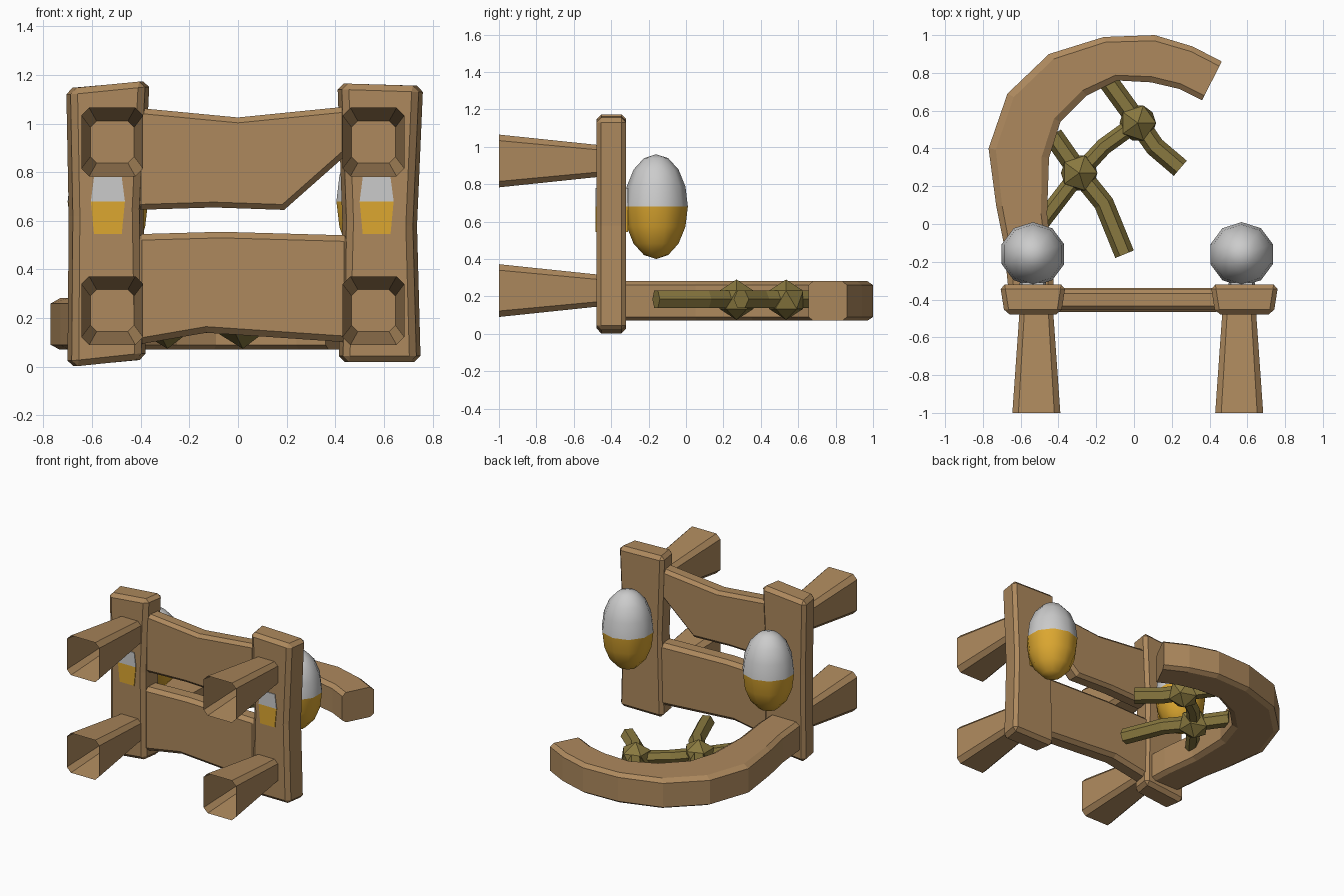
import bpy, bmesh
from math import cos, sin, pi
from mathutils import Vector

if "Cube" in bpy.data.objects:
    bpy.data.objects.remove(bpy.data.objects["Cube"])


def material(name, rgb):
    m = bpy.data.materials.new(name)
    m.diffuse_color = (*rgb, 1)
    m.use_nodes = True
    m.node_tree.nodes["Principled BSDF"].inputs["Base Color"].default_value = m.diffuse_color
    return m


WOOD = material("wood", (0.42, 0.25, 0.11))
VINE = material("vine", (0.25, 0.19, 0.05))
AMBER = material("amber", (0.72, 0.39, 0.03))


def finish(name, bm, mat=None, bevel=0):
    bmesh.ops.recalc_face_normals(bm, faces=bm.faces)
    me = bpy.data.meshes.new(name)
    bm.to_mesh(me)
    bm.free()
    ob = bpy.data.objects.new(name, me)
    bpy.context.collection.objects.link(ob)
    if mat:
        me.materials.append(mat)
    if bevel:
        b = ob.modifiers.new("chamfer", 'BEVEL')
        b.width, b.segments = bevel, 1
        b.limit_method, b.angle_limit = 'ANGLE', 0.8
    return ob


def loft(name, rings, mat=None, caps=True, bevel=0):
    """Skin a list of equal-length point rings."""
    bm = bmesh.new()
    vs = [[bm.verts.new(p) for p in r] for r in rings]
    n = len(vs[0])
    for a, b in zip(vs, vs[1:]):
        for i in range(n):
            bm.faces.new((a[i], a[(i + 1) % n], b[(i + 1) % n], b[i]))
    if caps:
        bm.faces.new(vs[0])
        bm.faces.new(vs[-1][::-1])
    return finish(name, bm, mat, bevel)


def board(name, outline, y0, y1, inset=0, mat=WOOD, bevel=0.025):
    """Front-view outline given depth; the front can be narrower than the back."""
    cx = (min(p[0] for p in outline) + max(p[0] for p in outline)) / 2
    front = [(x - (inset if x > cx else -inset), y0, z) for x, z in outline]
    return loft(name, [front, [(x, y1, z) for x, z in outline]], mat, bevel=bevel)


# upright posts, slightly crooked and wider at the back
board("left_post", [(-0.71, 1.145), (-0.36, 1.175), (-0.385, 0.65), (-0.375, 0.03),
                    (-0.705, 0.0), (-0.7, 0.62)], -0.478, -0.32, 0.025)
board("right_post", [(0.405, 1.165), (0.765, 1.155), (0.74, 0.58), (0.755, 0.02),
                     (0.41, 0.02), (0.425, 0.6)], -0.478, -0.32, 0.025)

# cross planks, the upper one with a broken corner
board("upper_plank", [(-0.42, 1.065), (0.0, 1.025), (0.45, 1.07), (0.45, 0.875),
                      (0.19, 0.645), (-0.1, 0.655), (-0.42, 0.645)], -0.455, -0.345, bevel=0.022)
board("lower_plank", [(-0.42, 0.545), (-0.07, 0.555), (0.46, 0.54), (0.46, 0.1),
                      (-0.13, 0.14), (-0.42, 0.09)], -0.465, -0.34, bevel=0.025)

# open, flared pegs on the front of the posts
def octagon(cx, y, cz, hx, hz, c):
    q = [(hx, hz - c), (hx - c, hz), (-hx + c, hz), (-hx, hz - c),
         (-hx, -hz + c), (-hx + c, -hz), (hx - c, -hz), (hx, -hz + c)]
    return [(cx + x, y, cz + z) for x, z in q]


for side, x in (("left", -0.517), ("right", 0.557)):
    for level, z in (("upper", 0.924), ("lower", 0.231)):
        loft(f"{side}_{level}_peg", [octagon(x, -1, z, 0.127, 0.141, 0.032),
                                     octagon(x, -0.475, z, 0.09, 0.086, 0.026)],
             WOOD, caps=False)

# egg lamps: grey top half, amber lower half, each showing through the post front
for side, x in (("left", -0.535), ("right", 0.57)):
    for half, mat, lo in (("top", None, False), ("bottom", AMBER, True)):
        bm = bmesh.new()
        bmesh.ops.create_uvsphere(bm, u_segments=10, v_segments=8, radius=1)
        drop = [v for v in bm.verts if (v.co.z > 0.01 if lo else v.co.z < -0.01)]
        bmesh.ops.delete(bm, geom=drop, context='VERTS')
        for v in bm.verts:
            v.co = (x + v.co.x * 0.174, -0.16 + v.co.y * 0.17, 0.68 + v.co.z * 0.28)
        for f in bm.faces:
            f.smooth = True
        finish(f"{side}_lamp_{half}", bm, mat)
        end = 0.545 if lo else 0.78
        board(f"{side}_lamp_{half}_stub", [(x - 0.07, 0.68), (x + 0.07, 0.68),
              (x + 0.057, end), (x - 0.057, end)], -0.483, -0.31, 0, mat, 0)

# curved horn lying at the base behind the left post
outer = [(-0.655, -0.45), (-0.69, -0.1), (-0.73, 0.1), (-0.77, 0.4), (-0.67, 0.69),
         (-0.45, 0.9), (-0.16, 0.99), (0.11, 1.0), (0.31, 0.94), (0.465, 0.86)]
inner = [(-0.42, -0.45), (-0.43, -0.2), (-0.46, 0.05), (-0.45, 0.35), (-0.39, 0.54),
         (-0.25, 0.68), (-0.09, 0.76), (0.09, 0.75), (0.24, 0.715), (0.36, 0.655)]
rings = []
for (ox, oy), (ix, iy) in zip(outer, inner):
    o, i = Vector((ox, oy, 0)), Vector((ix, iy, 0))
    section = [(0, 0.09), (0.12, 0.07), (0.88, 0.07), (1, 0.09),
               (1, 0.26), (0.88, 0.282), (0.12, 0.282), (0, 0.26)]
    rings.append([o.lerp(i, t) + Vector((0, 0, z)) for t, z in section])
loft("curved_horn", rings, WOOD)

# vines: six-sided sticks in the horizontal plane, with knots where they meet
def vine(name, path, r=0.053):
    pts = [Vector((x, y, 0.185)) for x, y in path]
    rings = []
    for k, p in enumerate(pts):
        d = (pts[min(k + 1, len(pts) - 1)] - pts[max(k - 1, 0)]).normalized()
        n = Vector((-d.y, d.x, 0))
        rings.append([p + n * (r * cos(i * pi / 3)) + Vector((0, 0, r * sin(i * pi / 3)))
                      for i in range(6)])
    loft(name, rings, VINE)


vine("outer_vine", [(-0.14, 0.76), (0.02, 0.54), (0.11, 0.41), (0.245, 0.295)])
vine("inner_vine", [(-0.43, 0.47), (-0.29, 0.27), (-0.16, 0.11), (-0.05, -0.16)])
vine("joining_vine", [(-0.49, 0.01), (-0.29, 0.27), (-0.16, 0.41), (0.02, 0.54)], 0.045)
for name, x, y in (("inner_knot", -0.29, 0.27), ("outer_knot", 0.02, 0.535)):
    bm = bmesh.new()
    bmesh.ops.create_icosphere(bm, subdivisions=1, radius=0.108)
    bmesh.ops.translate(bm, verts=bm.verts, vec=(x, y, 0.182))
    finish(name, bm, VINE)
